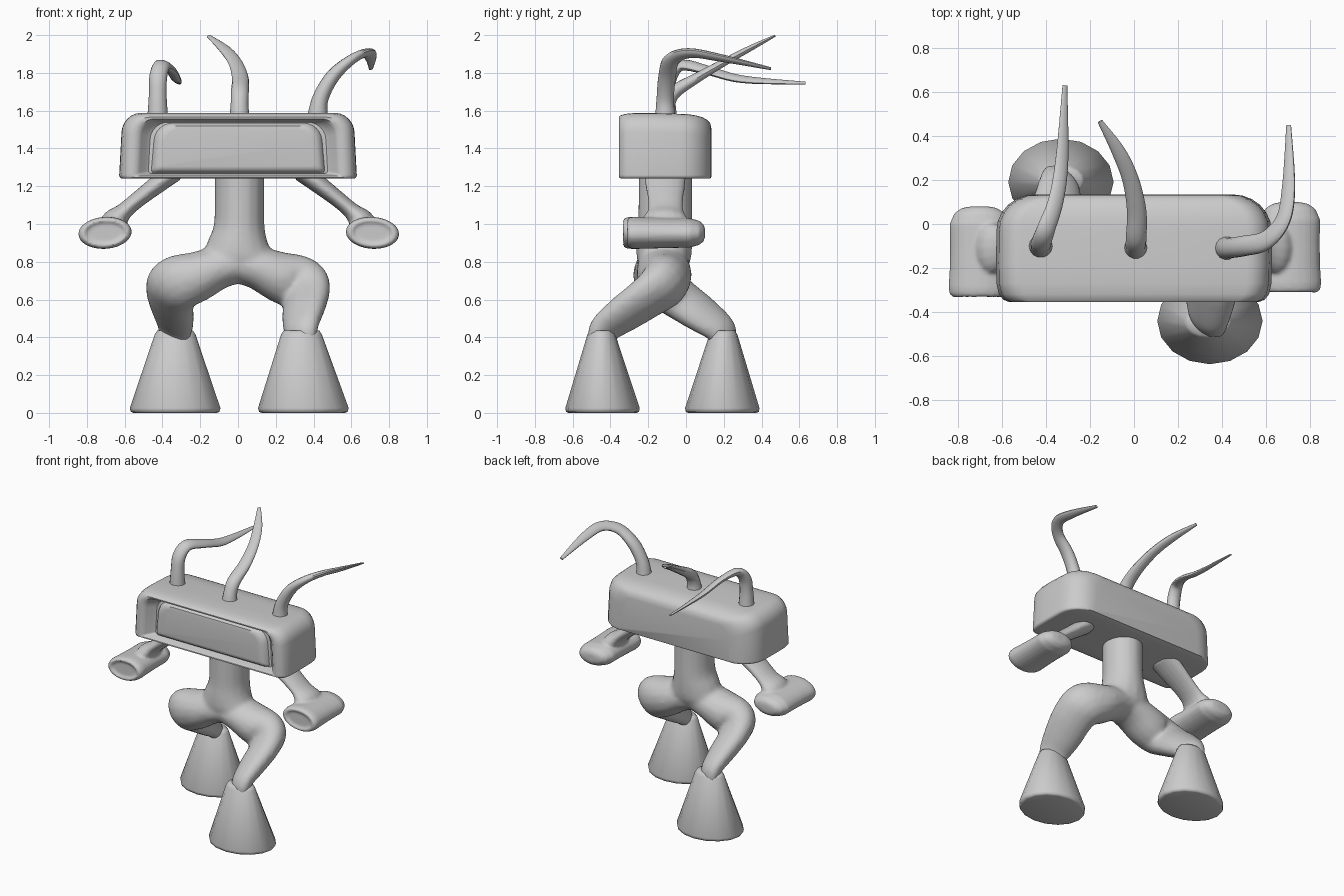
import bpy, bmesh, math
from mathutils import Vector


def skin(bm, rings):
    """Bridge closed rings of points and cap both ends."""
    vs = [[bm.verts.new(p) for p in r] for r in rings]
    n = len(vs[0])
    for a, b in zip(vs, vs[1:]):
        for i in range(n):
            bm.faces.new((a[i], a[(i + 1) % n], b[(i + 1) % n], b[i]))
    bm.faces.new(vs[0][::-1])
    bm.faces.new(vs[-1])


def catmull(rows, k):
    """Smoothly resample rows of numbers."""
    out = []
    for i in range(len(rows) - 1):
        p = [rows[max(0, min(len(rows) - 1, i + d))] for d in (-1, 0, 1, 2)]
        for j in range(k):
            t = j / k
            out.append([0.5 * (2 * b + (c - a) * t + (2 * a - 5 * b + 4 * c - d) * t * t
                               + (3 * b - a - 3 * c + d) * t ** 3)
                        for a, b, c, d in zip(*p)])
    return out + [list(rows[-1])]


def tube_rings(rows, n=16, k=5):
    """Elliptical tube: rows are x, y, z, half thickness, half depth (starts along y)."""
    rows = catmull(rows, k)
    pts = [Vector(r[:3]) for r in rows]
    u, rings = Vector((0, 1, 0)), []
    for i, r in enumerate(rows):
        t = (pts[min(i + 1, len(pts) - 1)] - pts[max(i - 1, 0)]).normalized()
        u = (u - t * u.dot(t)).normalized()
        v = t.cross(u)
        rings.append([pts[i] + v * r[3] * math.cos(2 * math.pi * j / n)
                      + u * r[4] * math.sin(2 * math.pi * j / n) for j in range(n)])
    return rings


def build(name, ring_sets, angle=40):
    bm = bmesh.new()
    for rings in ring_sets:
        skin(bm, rings)
    bmesh.ops.recalc_face_normals(bm, faces=bm.faces)
    me = bpy.data.meshes.new(name)
    bm.to_mesh(me)
    bm.free()
    me.shade_smooth()
    me.set_sharp_from_angle(angle=math.radians(angle))
    ob = bpy.data.objects.new(name, me)
    bpy.context.collection.objects.link(ob)
    return ob


def fuse(ob, voxel, iterations):
    """Merge overlapping volumes into one softened surface."""
    rm = ob.modifiers.new("fuse", 'REMESH')
    rm.mode, rm.voxel_size, rm.use_smooth_shade = 'VOXEL', voxel, True
    sm = ob.modifiers.new("soften", 'SMOOTH')
    sm.factor, sm.iterations = 0.5, iterations


def box_ring(y, w, zb, zt, rt, rb, slope=0.03):
    """Rounded box outline in the xz plane, slightly narrower at the top."""
    pts = []
    for sx, z, r, a0 in ((1, zb, rb, -90), (1, zt, rt, 0), (-1, zt, rt, 90), (-1, zb, rb, 180)):
        cz = z + r if z == zb else z - r
        for i in range(7):
            a = math.radians(a0 + 15 * i)
            pz = cz + r * math.sin(a)
            px = sx * (w - r) + r * math.cos(a)
            pts.append((px * (1 - slope * (pz - zb) / (zt - zb)), y, pz))
    return pts


# Head: rounded back, soft rim, recess and raised front panel in one loft
head = []
for i in range(7):
    a = math.radians(15 * i)
    s = math.sin(a)
    head.append(box_ring(-0.03 + 0.165 * math.cos(a), 0.45 + 0.178 * s, 1.25 - 0.01 * min(1, 3 * s),
                         1.50 + 0.083 * s ** 0.7, 0.10, 0.02))
head += [box_ring(-0.18, 0.63, 1.24, 1.588, 0.10, 0.02),
         box_ring(-0.27, 0.628, 1.24, 1.588, 0.10, 0.02),
         box_ring(-0.32, 0.617, 1.24, 1.583, 0.10, 0.02),
         box_ring(-0.345, 0.597, 1.242, 1.576, 0.10, 0.02),
         box_ring(-0.356, 0.57, 1.247, 1.566, 0.09, 0.02),
         box_ring(-0.354, 0.54, 1.254, 1.556, 0.08, 0.015),
         box_ring(-0.338, 0.522, 1.26, 1.55, 0.08, 0.015),
         box_ring(-0.30, 0.495, 1.264, 1.543, 0.08, 0.015),
         box_ring(-0.285, 0.475, 1.268, 1.538, 0.09, 0.015),
         box_ring(-0.288, 0.46, 1.27, 1.534, 0.09, 0.02, 0.05),
         box_ring(-0.31, 0.45, 1.276, 1.53, 0.09, 0.02, 0.05),
         box_ring(-0.325, 0.43, 1.29, 1.52, 0.09, 0.02, 0.05),
         box_ring(-0.328, 0.40, 1.305, 1.50, 0.07, 0.02, 0.05)]
build("head", [head])

# Body and striding legs, fused into one smooth surface
torso = [(0.008, -0.11, 1.30, 0.132, 0.143), (0.008, -0.11, 1.12, 0.132, 0.143),
         (0.006, -0.11, 0.98, 0.137, 0.145), (0.0, -0.115, 0.88, 0.17, 0.148),
         (0, -0.12, 0.80, 0.20, 0.14), (0, -0.125, 0.74, 0.12, 0.10)]
leg = [(-0.06, -0.125, 0.79, 0.09, 0.12), (0.09, -0.12, 0.77, 0.112, 0.14),
       (0.22, -0.115, 0.72, 0.135, 0.145), (0.33, -0.125, 0.68, 0.15, 0.12),
       (0.36, -0.20, 0.615, 0.145, 0.092), (0.348, -0.32, 0.53, 0.132, 0.08),
       (0.338, -0.41, 0.465, 0.113, 0.067), (0.336, -0.44, 0.43, 0.10, 0.062),
       (0.336, -0.45, 0.38, 0.09, 0.055)]
back_leg = [(-x, -0.25 - y, z, a, b) for x, y, z, a, b in leg]
fuse(build("body_and_legs", [tube_rings(torso), tube_rings(leg), tube_rings(back_leg)]), 0.015, 8)

# Flared feet
for name, cx, cy in (("front_foot", 0.346, -0.442), ("back_foot", -0.333, 0.192)):
    rings = []
    for z, rx, ry in ((0, 0.22, 0.18), (0.005, 0.234, 0.193), (0.025, 0.24, 0.197),
                      (0.415, 0.108, 0.074), (0.435, 0.095, 0.06)):
        x = cx + (-0.01 if z > 0.3 and cx > 0 else 0)
        y = cy + (math.copysign(0.006, cy) if z > 0.3 else 0)
        rings.append([(x + rx * math.cos(math.pi * j / 8), y + ry * math.sin(math.pi * j / 8), z)
                      for j in range(16)])
    build(name, [rings], 60)

# Arms fused with hands that have shallow oval hollows in front
arm = [(0.33, -0.11, 1.28, 0.052, 0.112), (0.42, -0.11, 1.215, 0.049, 0.107),
       (0.53, -0.108, 1.13, 0.043, 0.094), (0.60, -0.108, 1.07, 0.045, 0.095),
       (0.65, -0.11, 1.02, 0.065, 0.12), (0.69, -0.11, 0.97, 0.06, 0.12)]
hand = [(0.09, 0.04, 0.025), (0.083, 0.08, 0.045), (0.06, 0.115, 0.064), (0.01, 0.137, 0.078),
        (-0.10, 0.135, 0.08), (-0.20, 0.137, 0.083), (-0.28, 0.142, 0.085), (-0.31, 0.137, 0.081),
        (-0.324, 0.12, 0.07), (-0.322, 0.105, 0.061), (-0.31, 0.10, 0.056)]
for side, s, dy, cx in (("right", 1, 0.01, 0.712), ("left", -1, -0.01, 0.704)):
    rings = []
    for y, rx, rz in hand:
        ring = []
        for j in range(24):
            c, d = math.cos(math.pi * j / 12), math.sin(math.pi * j / 12)
            ring.append((s * (cx + rx * c), y + dy, 0.953 + rz * d - 0.006 * c * rx / 0.14))
        rings.append(ring)
    arm_rings = tube_rings([(s * x, y, z, a, b) for x, y, z, a, b in arm])
    fuse(build(side + "_arm_and_hand", [arm_rings, rings]), 0.009, 4)

# Three tapering, flattened antennae swept backwards
antennae = {
    "left_antenna": [(-0.425, -0.10, 1.55), (-0.425, -0.10, 1.68), (-0.422, -0.082, 1.78),
                     (-0.40, -0.02, 1.84), (-0.355, 0.11, 1.815), (-0.328, 0.30, 1.766), (-0.315, 0.632, 1.746)],
    "middle_antenna": [(0.008, -0.11, 1.55), (0.008, -0.10, 1.63), (0.01, -0.06, 1.70),
                       (0.012, 0.06, 1.775), (-0.015, 0.20, 1.855), (-0.07, 0.33, 1.925), (-0.155, 0.468, 1.995)],
    "right_antenna": [(0.42, -0.11, 1.55), (0.435, -0.11, 1.66), (0.50, -0.10, 1.78),
                      (0.60, -0.075, 1.87), (0.68, 0.02, 1.905), (0.705, 0.18, 1.88), (0.705, 0.45, 1.822)],
}
wide = (0.056, 0.047, 0.047, 0.044, 0.038, 0.032, 0.012)
thin = (0.056, 0.043, 0.037, 0.027, 0.02, 0.016, 0.006)
for name, path in antennae.items():
    a, b = (thin, wide) if name.startswith("right") else (wide, thin)
    build(name, [tube_rings([(*p, r, q) for p, r, q in zip(path, a, b)], n=14, k=6)])
